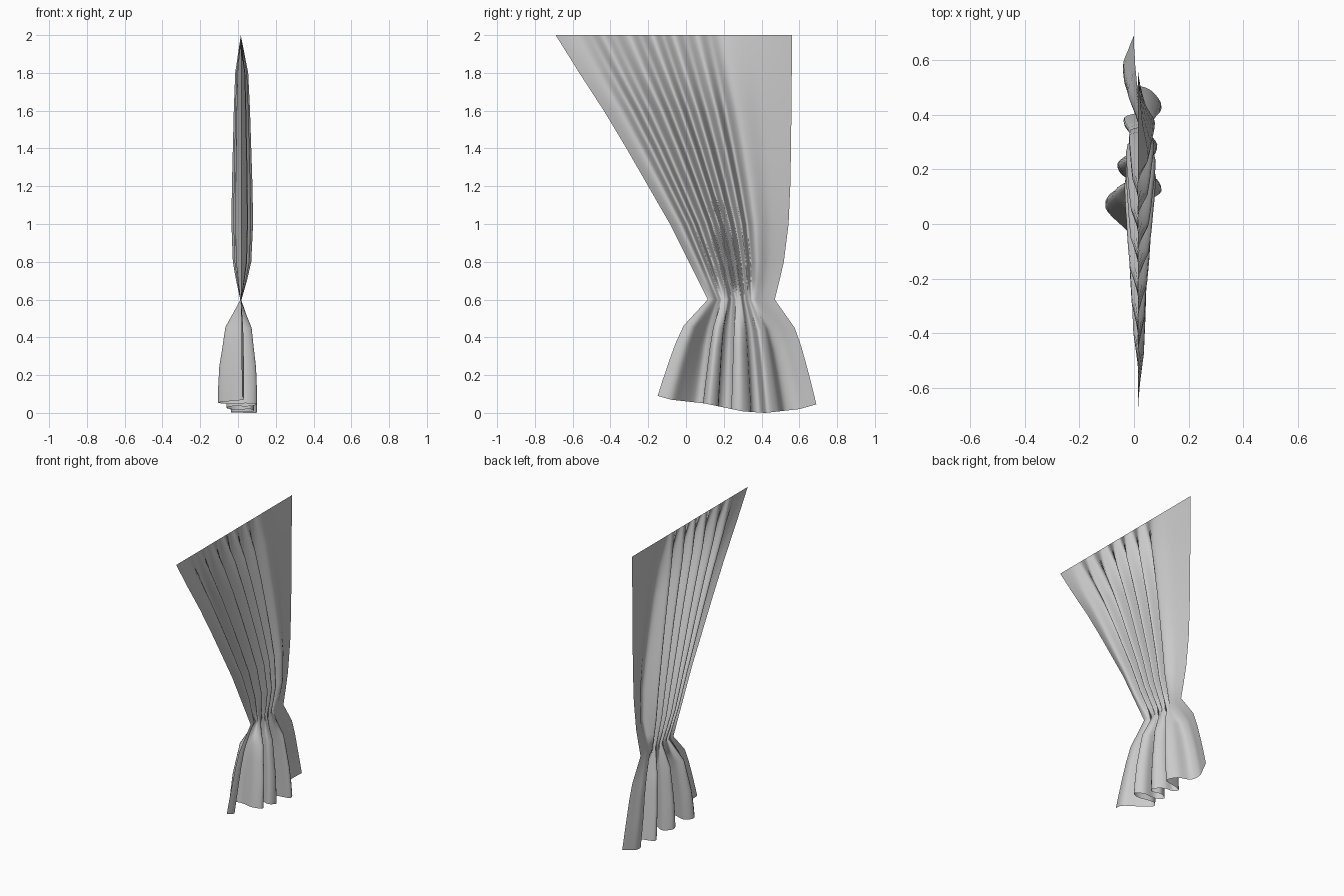
import bpy, bmesh
from mathutils import Vector

cube = bpy.data.objects.get("Cube")
if cube:
    bpy.data.objects.remove(cube, do_unlink=True)

COLUMNS = 88


def lerp_table(table, v):
    """Piecewise linear lookup in rows of (key, value, ...), keys rising."""
    for a, b in zip(table, table[1:]):
        if v <= b[0]:
            t = max(0, (v - a[0]) / (b[0] - a[0]))
            return [p + (q - p) * t for p, q in zip(a[1:], b[1:])]
    return list(table[-1][1:])


def spline(points, s):
    """Smooth curve through 2D points, s from 0 to 1."""
    f = s * (len(points) - 1)
    i = min(int(f), len(points) - 2)
    t = f - i
    p = [Vector(points[min(max(k, 0), len(points) - 1)]) for k in range(i - 1, i + 3)]
    m1, m2 = (p[2] - p[0]) / 2, (p[3] - p[1]) / 2
    return (p[1] * (2*t**3 - 3*t**2 + 1) + m1 * (t**3 - 2*t**2 + t)
            + p[2] * (3*t**2 - 2*t**3) + m2 * (t**3 - t**2))


# Fold line above the tie: (share of width, x)
upper_folds = [(0, .015), (.09, .05), (.15, -.015), (.2, .055), (.25, -.025),
               (.31, .07), (.36, -.035), (.41, .08), (.455, -.03), (.5, .08),
               (.55, -.03), (.6, .075), (.65, -.02), (.71, .075), (.84, .04), (1, .015)]

# Hem folds: (y, x), doubling back on themselves
hem_folds = [(-.15, .02), (-.08, .03), (-.02, -.03), (.06, -.105), (.11, -.06),
             (.09, .04), (.12, .1), (.17, .06), (.17, -.03), (.22, -.06), (.26, 0),
             (.24, .06), (.29, .085), (.34, .04), (.35, -.02), (.39, -.035),
             (.41, .03), (.43, .1), (.49, .06), (.52, -.02), (.58, -.04),
             (.64, -.02), (.69, 0)]
hem_height = [(-.15, .09), (-.08, .07), (.1, .05), (.3, .008), (.42, 0), (.6, .02), (.69, .045)]

# Rows above the tie: z, front edge, back edge, fold depth
upper_rows = [(2, -.69, .56, 0), (1.8, -.565, .56, .6), (1.6, -.435, .558, .75),
              (1.4, -.315, .556, .85), (1.2, -.2, .552, .95), (1, -.085, .543, 1),
              (.8, .015, .518, .85), (.7, .065, .495, .5), (.6, .115, .47, .06)]
# Rows below the tie: drop towards hem, spread, fold depth
lower_rows = [(.27, .48, .68), (.45, .64, .8), (.65, .78, .95), (.85, .91, 1), (1, 1, 1)]
MID = .015

bm = bmesh.new()
grid = []
for z, front, back, depth in upper_rows:
    row = []
    for c in range(COLUMNS + 1):
        u, x = spline(upper_folds, c / COLUMNS)
        row.append(bm.verts.new((MID + (x - MID) * depth, front + (back - front) * u, z)))
    grid.append(row)
tie_row = grid[-1]
for drop, spread, depth in lower_rows:
    row = []
    for c, tie in enumerate(tie_row):
        y, x = spline(hem_folds, c / COLUMNS)
        hem = lerp_table(hem_height, y)[0]
        row.append(bm.verts.new((tie.co.x + (x - tie.co.x) * depth,
                                 tie.co.y + (y - tie.co.y) * spread,
                                 tie.co.z + (hem - tie.co.z) * drop)))
    grid.append(row)
for a, b in zip(grid, grid[1:]):
    for c in range(COLUMNS):
        bm.faces.new((a[c], b[c], b[c + 1], a[c + 1]))

mesh = bpy.data.meshes.new("curtain")
bm.to_mesh(mesh)
bm.free()
curtain = bpy.data.objects.new("curtain", mesh)
bpy.context.collection.objects.link(curtain)
mesh.shade_smooth()

# Plain grey cloth
cloth = bpy.data.materials.new("grey_cloth")
cloth.use_nodes = True
cloth.diffuse_color = (.6, .6, .6, 1)
cloth.node_tree.nodes["Principled BSDF"].inputs["Base Color"].default_value = (.6, .6, .6, 1)
mesh.materials.append(cloth)
